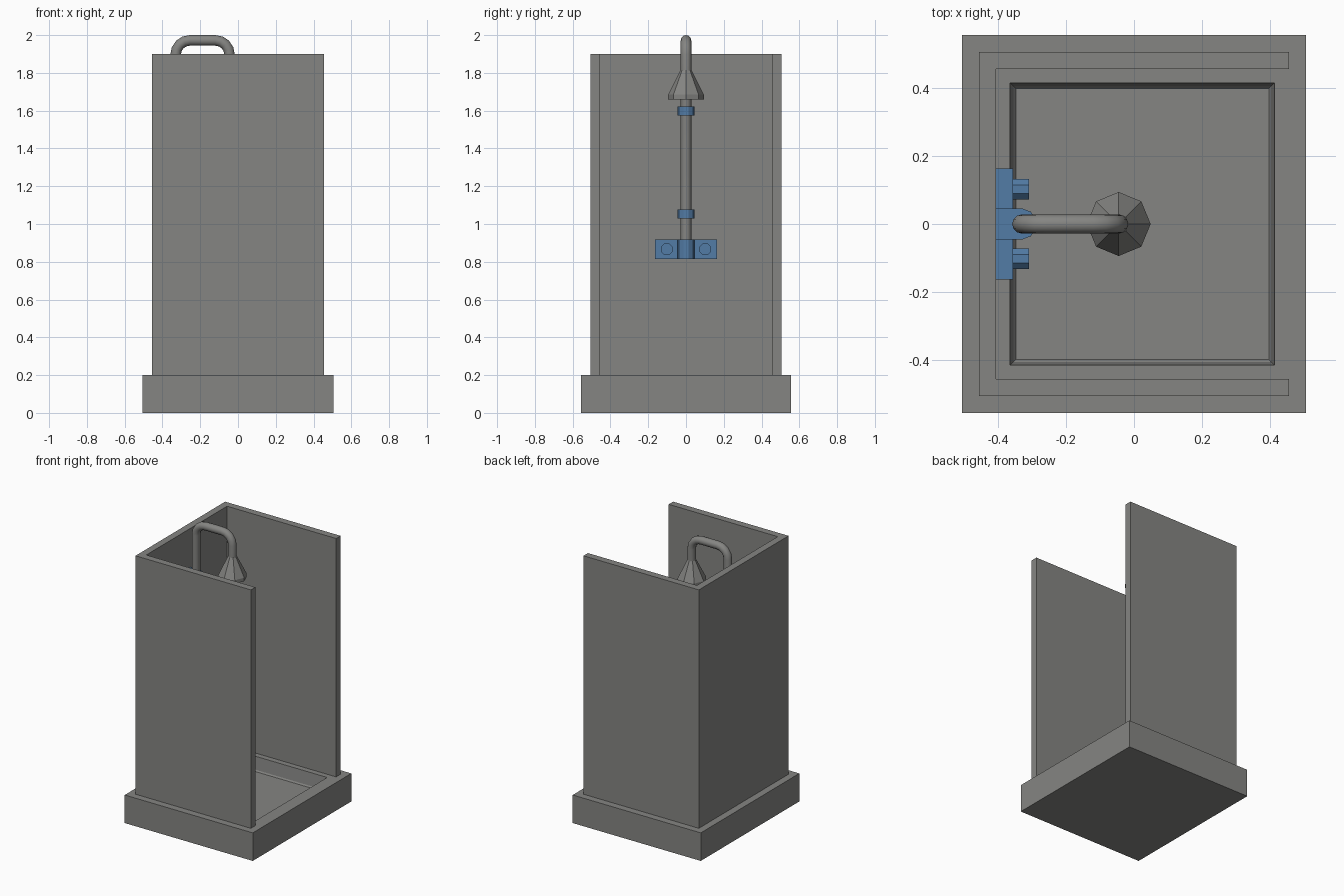
import bpy, bmesh, math
from mathutils import Vector, Matrix

if "Cube" in bpy.data.objects:
    bpy.data.objects.remove(bpy.data.objects["Cube"])


def material(name, rgb):
    m = bpy.data.materials.new(name)
    m.diffuse_color = (*rgb, 1)
    m.use_nodes = True
    m.node_tree.nodes["Principled BSDF"].inputs["Base Color"].default_value = m.diffuse_color
    return m


GREY = material("grey", (0.235, 0.235, 0.225))
BLUE = material("blue", (0.085, 0.20, 0.38))


def finish(name, bm, mat, smooth=False):
    bmesh.ops.recalc_face_normals(bm, faces=bm.faces)
    me = bpy.data.meshes.new(name)
    bm.to_mesh(me)
    bm.free()
    me.materials.append(mat)
    ob = bpy.data.objects.new(name, me)
    bpy.context.collection.objects.link(ob)
    if smooth:
        for p in me.polygons:
            p.use_smooth = True
    return ob


def loft(name, rings, mat, smooth=False):
    """Skin a list of closed rings and cap both ends."""
    bm = bmesh.new()
    vs = [[bm.verts.new(p) for p in r] for r in rings]
    n = len(rings[0])
    for a, b in zip(vs, vs[1:]):
        for i in range(n):
            bm.faces.new((a[i], a[(i + 1) % n], b[(i + 1) % n], b[i]))
    bm.faces.new(vs[0])
    bm.faces.new(vs[-1])
    return finish(name, bm, mat, smooth)


def prism(name, outline, z0, z1, mat):
    return loft(name, [[(x, y, z) for x, y in outline] for z in (z0, z1)], mat)


def rect(x0, x1, y, z):
    return [(x0, -y, z), (x1, -y, z), (x1, y, z), (x0, y, z)]


def ngon(cx, r, z, n=8, turn=0.0):
    return [(cx + r * math.cos(2 * math.pi * i / n + turn),
             r * math.sin(2 * math.pi * i / n + turn), z) for i in range(n)]


# tray: outer block, rim and recessed floor with a stepped slope
loft("shower_tray", [
    rect(-0.505, 0.505, 0.555, 0.0),
    rect(-0.505, 0.505, 0.555, 0.2),
    rect(-0.365, 0.413, 0.415, 0.2),
    rect(-0.354, 0.402, 0.405, 0.11),
    rect(-0.347, 0.396, 0.398, 0.1)], GREY)

# drain in the middle of the tray floor
loft("drain", [ngon(0.022, 0.054, z, 8, math.pi / 8) for z in (0.095, 0.104)], GREY)

# three walls, open towards +x
prism("walls", [(-0.455, -0.505), (0.455, -0.505), (0.455, -0.455), (-0.405, -0.455),
                (-0.405, 0.455), (0.455, 0.455), (0.455, 0.505), (-0.455, 0.505)],
      0.2, 1.9, GREY)

# pipe: riser, two faceted bends, drop into the head
XR, XD, ZT, BR, R = -0.33, -0.045, 1.972, 0.075, 0.028
path = [(XR, 0.84)]
for cx, a0 in ((XR + BR, 180), (XD - BR, 90)):
    for k in range(5):
        a = math.radians(a0 - k * 22.5)
        path.append((cx + BR * math.cos(a), ZT - BR + BR * math.sin(a)))
path.append((XD, 1.75))
rings = []
pts = [Vector((x, 0, z)) for x, z in path]
for i, p in enumerate(pts):
    t = (pts[min(i + 1, len(pts) - 1)] - pts[max(i - 1, 0)]).normalized()
    if i in (0, 1, len(pts) - 2, len(pts) - 1):
        t = Vector((0, 0, 1 if i < 2 else -1))
    side = Vector((0, 1, 0))
    up = t.cross(side)
    rings.append([p + R * (math.cos(math.tau * k / 12) * side + math.sin(math.tau * k / 12) * up)
                  for k in range(12)])
pipe = loft("pipe", rings, GREY)
bpy.context.view_layer.objects.active = pipe
pipe.select_set(True)
bpy.ops.object.shade_smooth_by_angle(angle=math.radians(40))

# shower head
loft("shower_head", [ngon(XD, r, z) for r, z in
                     ((0.029, 1.815), (0.094, 1.685), (0.094, 1.66), (0.08, 1.66), (0.075, 1.665))],
     GREY)

# clamps on the riser and the body of the tap, all of one rounded outline
clamp = [(-0.405, -0.046), (-0.33, -0.046), (-0.303, -0.036), (-0.288, -0.014),
         (-0.288, 0.014), (-0.303, 0.036), (-0.33, 0.046), (-0.405, 0.046)]
for name, z0, z1 in (("upper_clamp", 1.575, 1.622), ("lower_clamp", 1.028, 1.076),
                     ("tap_body", 0.814, 0.918)):
    prism(name, clamp, z0, z1, BLUE)

# tap plate with two knobs
prism("tap_plate", [(-0.405, -0.163), (-0.355, -0.163), (-0.355, 0.163), (-0.405, 0.163)],
      0.815, 0.917, BLUE)
for name, y in (("left_knob", -0.102), ("right_knob", 0.102)):
    bm = bmesh.new()
    bmesh.ops.create_cone(bm, cap_ends=True, segments=8, radius1=0.033, radius2=0.033, depth=0.05,
                          matrix=Matrix.Translation((-0.334, y, 0.866))
                          @ Matrix.Rotation(math.pi / 2, 4, 'Y')
                          @ Matrix.Rotation(math.pi / 8, 4, 'Z'))
    finish(name, bm, BLUE)
